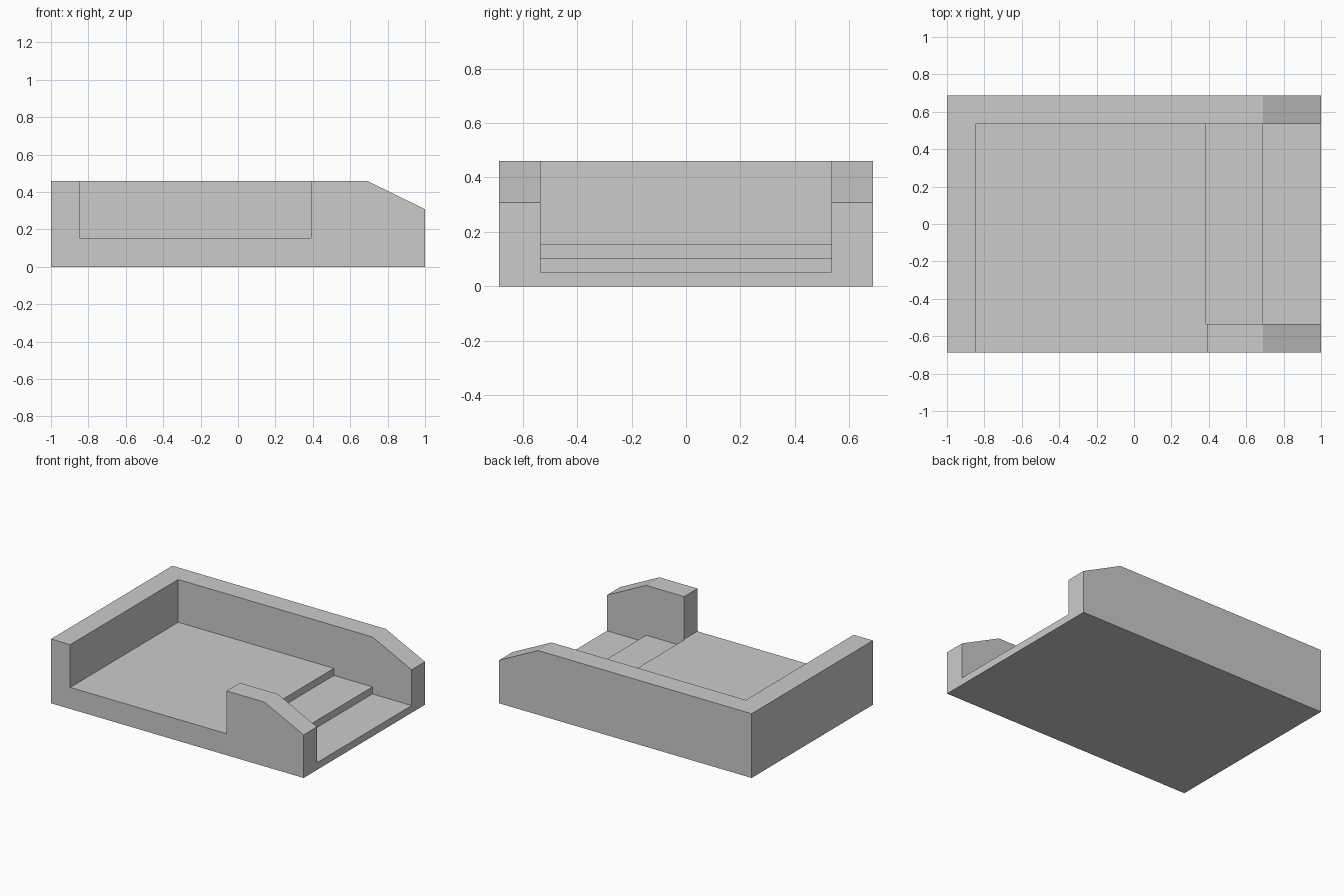
import bpy, bmesh

if "Cube" in bpy.data.objects:
    bpy.data.objects.remove(bpy.data.objects["Cube"])


def extrude_profile(name, points, y0, y1):
    """Solid made by sweeping an x/z outline from y0 to y1."""
    bm = bmesh.new()
    face = bm.faces.new([bm.verts.new((x, y0, z)) for x, z in points])
    swept = bmesh.ops.extrude_face_region(bm, geom=[face])["geom"]
    verts = [v for v in swept if isinstance(v, bmesh.types.BMVert)]
    bmesh.ops.translate(bm, verts=verts, vec=(0, y1 - y0, 0))
    bmesh.ops.recalc_face_normals(bm, faces=bm.faces)
    mesh = bpy.data.meshes.new(name)
    bm.to_mesh(mesh)
    bm.free()
    obj = bpy.data.objects.new(name, mesh)
    bpy.context.collection.objects.link(obj)
    return obj


def cut(target, cutter):
    """Subtract the cutter from the target, then discard it."""
    cutter.hide_render = True
    mod = target.modifiers.new(cutter.name, 'BOOLEAN')
    mod.operation = 'DIFFERENCE'
    mod.solver = 'EXACT'
    mod.object = cutter
    bpy.context.view_layer.objects.active = target
    bpy.ops.object.modifier_apply(modifier=mod.name)
    bpy.data.objects.remove(cutter)


HALF_Y, INNER_Y = 0.686, 0.535
TOP, FLOOR, STEP_1, STEP_2 = 0.46, 0.154, 0.103, 0.052
ABOVE = 0.8

# Block with the sloped wall ends
body = extrude_profile("walled_platform", [
    (-1, 0), (1, 0), (1, 0.308), (0.69, TOP), (-1, TOP)], -HALF_Y, HALF_Y)

# Space between the walls, stepping down to the right
cut(body, extrude_profile("stair_cutter", [
    (-0.848, FLOOR), (0.385, FLOOR), (0.385, STEP_1), (0.69, STEP_1),
    (0.69, STEP_2), (1.2, STEP_2), (1.2, ABOVE), (-0.848, ABOVE)],
    -INNER_Y, INNER_Y))

# Opening through the front wall
cut(body, extrude_profile("front_opening_cutter", [
    (-0.848, FLOOR), (0.39, FLOOR), (0.39, ABOVE), (-0.848, ABOVE)],
    -1, -INNER_Y + 0.1))
